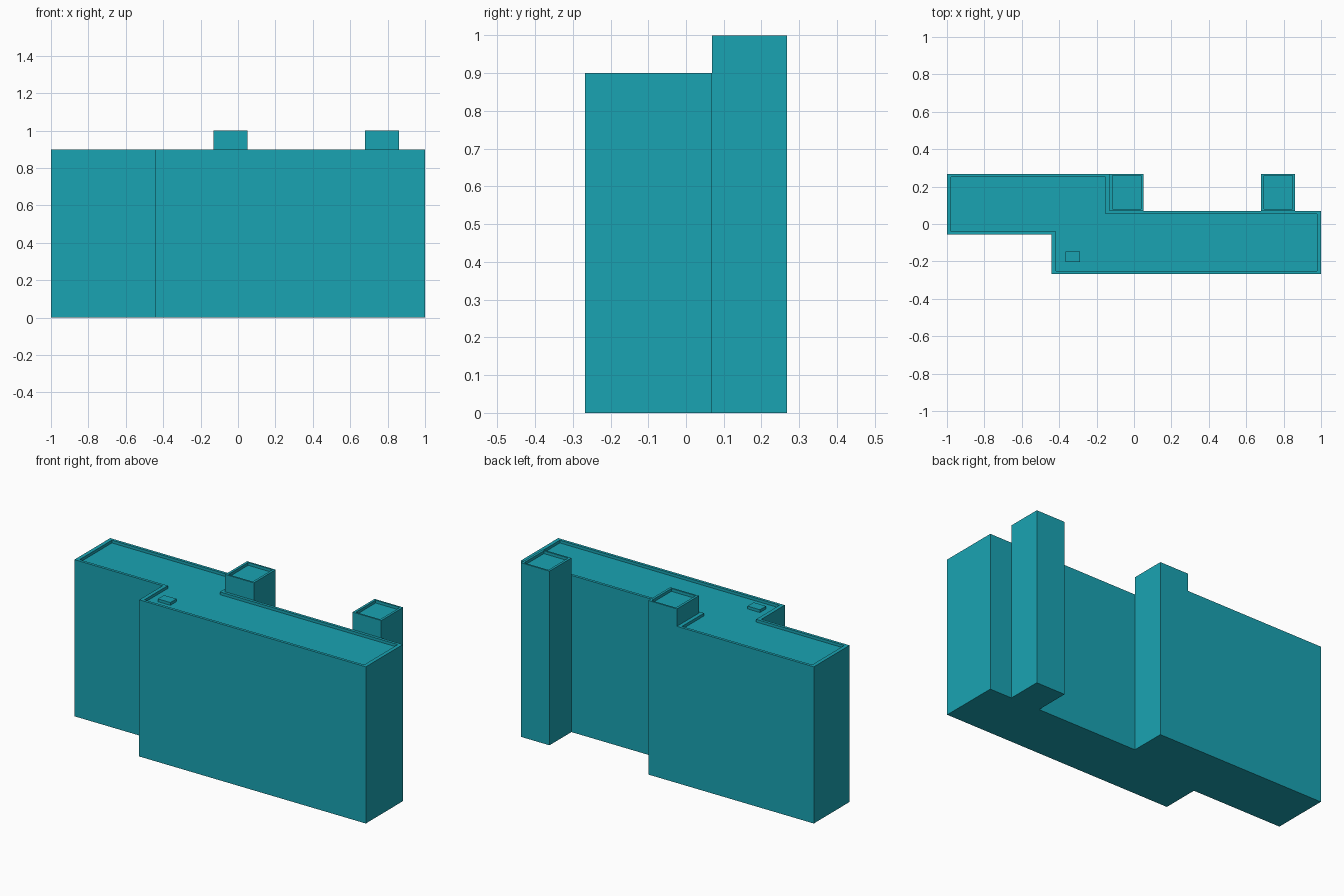
import bpy, bmesh
from mathutils import Vector

if "Cube" in bpy.data.objects:
    bpy.data.objects.remove(bpy.data.objects["Cube"])

teal = bpy.data.materials.new("teal")
teal.diffuse_color = (0.01, 0.37, 0.45, 1)
teal.use_nodes = True
teal.node_tree.nodes["Principled BSDF"].inputs["Base Color"].default_value = teal.diffuse_color


def inset(pts, tx, ty):
    """Inset a counter-clockwise right-angled outline by tx in x and ty in y."""
    out = []
    for i, p in enumerate(pts):
        a = (p - pts[i - 1]).normalized()
        b = (pts[(i + 1) % len(pts)] - p).normalized()
        out.append(Vector((p.x - (a.y + b.y) * tx, p.y + (a.x + b.x) * ty)))
    return out


def block(name, outline, z0, z1, rim=None, depth=0.016):
    """Extruded outline, with a recessed roof behind a parapet if rim is given."""
    pts = [Vector(p) for p in outline]
    rings = [(pts, z0), (pts, z1)]
    if rim:
        inner = inset(pts, *rim)
        rings += [(inner, z1), (inner, z1 - depth)]
    bm = bmesh.new()
    loops = [[bm.verts.new((p.x, p.y, z)) for p in ring] for ring, z in rings]
    n = len(pts)
    for lo, hi in zip(loops, loops[1:]):
        for i in range(n):
            j = (i + 1) % n
            bm.faces.new((lo[i], lo[j], hi[j], hi[i]))
    bm.faces.new(loops[0][::-1])
    bm.faces.new(loops[-1])
    mesh = bpy.data.meshes.new(name)
    bm.to_mesh(mesh)
    bm.free()
    mesh.materials.append(teal)
    obj = bpy.data.objects.new(name, mesh)
    bpy.context.collection.objects.link(obj)
    return obj


def rect(x0, x1, y0, y1):
    return [(x0, y0), (x1, y0), (x1, y1), (x0, y1)]


BACK, FRONT, STEP_BACK, STEP_FRONT = 0.268, -0.268, 0.069, -0.056

# Main building: two staggered wings in one outline
block("main_building", [
    (-1, STEP_FRONT), (-0.44, STEP_FRONT), (-0.44, FRONT), (1, FRONT),
    (1, STEP_BACK), (-0.13, STEP_BACK), (-0.13, BACK), (-1, BACK),
], 0, 0.9, rim=(0.022, 0.016))

# Two stair towers on the back wall
for name, x in (("middle_stair_tower", -0.13), ("right_stair_tower", 0.68)):
    block(name, rect(x, x + 0.182, STEP_BACK, BACK), 0, 1.0, rim=(0.014, 0.01))

# Small roof hatch
block("roof_hatch", rect(-0.367, -0.288, -0.203, -0.147), 0.884, 0.9)
